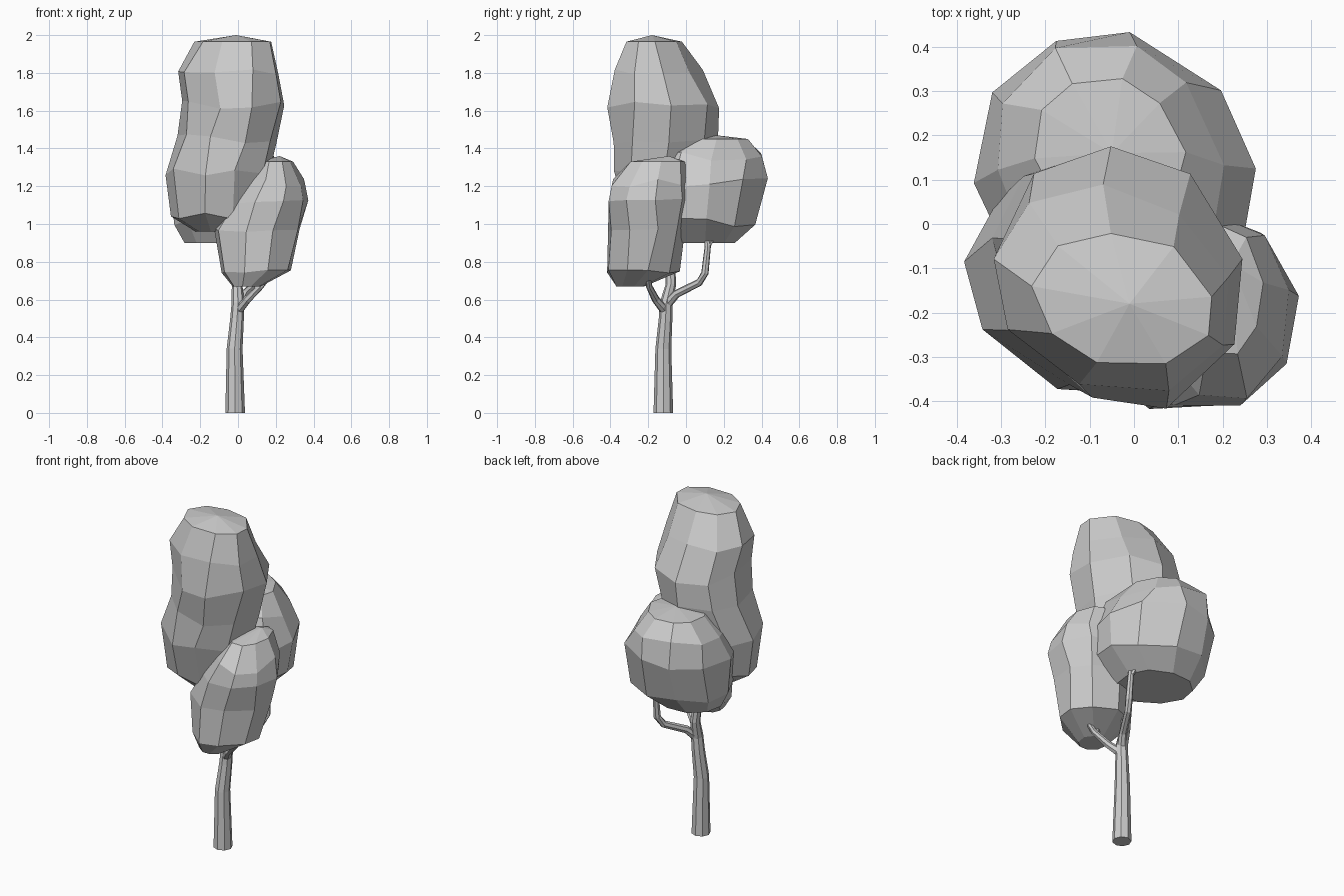
import bpy, bmesh, math, random
from mathutils import Vector

random.seed(11)


def loft(name, rings, end=None):
    """Skin closed rings of points; flat caps, or an apex point at the end."""
    bm = bmesh.new()
    rows = [[bm.verts.new(p) for p in r] for r in rings]
    n = len(rows[0])
    for a, b in zip(rows, rows[1:]):
        for i in range(n):
            j = (i + 1) % n
            bm.faces.new((a[i], a[j], b[j], b[i]))
    bm.faces.new(rows[0])
    if end is None:
        bm.faces.new(rows[-1])
    else:
        v = bm.verts.new(end)
        for i in range(n):
            bm.faces.new((rows[-1][i], rows[-1][(i + 1) % n], v))
    bmesh.ops.recalc_face_normals(bm, faces=bm.faces)
    me = bpy.data.meshes.new(name)
    bm.to_mesh(me)
    bm.free()
    ob = bpy.data.objects.new(name, me)
    bpy.context.collection.objects.link(ob)
    return ob


def limb(name, path, sides=7):
    """Tapered tube through (x, y, z, radius) points."""
    pts = [Vector(p[:3]) for p in path]
    rings = []
    for k, c in enumerate(pts):
        t = pts[min(k + 1, len(pts) - 1)] - pts[max(k - 1, 0)]
        if k == 0 and c.z == 0:
            t = Vector((0, 0, 1))
        t.normalize()
        u = Vector((1, 0, 0))
        u = (u - t * u.dot(t)).normalized()
        v = t.cross(u)
        r = path[k][3]
        rings.append([c + r * (u * math.cos(a) + v * math.sin(a))
                      for a in (2 * math.pi * i / sides for i in range(sides))])
    return loft(name, rings)


def foliage(name, levels, top, sides=9, phase=0.0, skew=0.0, jitter=0.03):
    """Faceted leaf mass from (z, xmin, xmax, ymin, ymax) levels."""
    rings = []
    for k, (z, x0, x1, y0, y1) in enumerate(levels):
        ring = []
        for i in range(sides):
            a = 2 * math.pi * i / sides + phase + random.uniform(-0.08, 0.08)
            s = (1.02 + random.uniform(-jitter, jitter)) / math.hypot(1, skew)
            dz = random.uniform(-0.025, 0.025) if 0 < k < len(levels) - 1 else 0
            c, d = math.cos(a), math.sin(a)
            ring.append(((x0 + x1) / 2 + s * (x1 - x0) / 2 * (c - skew * d),
                         (y0 + y1) / 2 + s * (y1 - y0) / 2 * (d - skew * c),
                         z + dz))
        rings.append(ring)
    return loft(name, rings, end=top)


# Trunk and branches
limb("trunk", [(-0.015, -0.12, 0, 0.052), (-0.018, -0.12, 0.34, 0.042),
               (-0.005, -0.108, 0.5, 0.036), (0, -0.105, 0.58, 0.034),
               (-0.005, -0.08, 0.68, 0.028), (-0.05, -0.09, 1.02, 0.02)], 8)
limb("back_branch", [(0, -0.105, 0.57, 0.026), (0.035, -0.05, 0.63, 0.022),
                     (0.10, 0.07, 0.69, 0.020), (0.12, 0.10, 0.74, 0.020),
                     (0.12, 0.115, 0.88, 0.017), (0.10, 0.10, 0.99, 0.012)])
limb("back_twig", [(0.12, 0.113, 0.87, 0.012), (0.10, 0.15, 0.94, 0.009),
                   (0.09, 0.16, 1.0, 0.007)], 5)
limb("front_branch", [(0, -0.11, 0.54, 0.026), (0.05, -0.16, 0.60, 0.021),
                      (0.12, -0.195, 0.67, 0.017), (0.16, -0.20, 0.72, 0.014),
                      (0.19, -0.20, 0.82, 0.010)])
limb("front_twig", [(0.10, -0.185, 0.65, 0.012), (0.09, -0.20, 0.72, 0.010),
                    (0.08, -0.20, 0.82, 0.008)], 5)

# Leaf masses
foliage("tall_foliage", [(0.96, -0.22, 0.02, -0.22, 0.02),
                         (1.04, -0.35, 0.10, -0.32, 0.06),
                         (1.27, -0.375, 0.16, -0.39, 0.11),
                         (1.45, -0.32, 0.20, -0.39, 0.17),
                         (1.63, -0.29, 0.25, -0.41, 0.175),
                         (1.81, -0.32, 0.22, -0.38, 0.08),
                         (1.965, -0.23, 0.18, -0.32, -0.02)],
        (-0.01, -0.18, 2.0), 9, 0.175, 0.06)
foliage("back_foliage", [(0.90, -0.28, 0.12, -0.10, 0.26),
                         (1.01, -0.33, 0.25, -0.19, 0.37),
                         (1.22, -0.36, 0.27, -0.20, 0.43),
                         (1.36, -0.31, 0.20, -0.14, 0.41),
                         (1.45, -0.22, 0.11, 0.0, 0.33)],
        (-0.05, 0.16, 1.47), 10, 0.1, 0.05)
foliage("front_foliage", [(0.67, -0.03, 0.12, -0.37, -0.22),
                          (0.74, -0.09, 0.28, -0.42, -0.04),
                          (0.97, -0.125, 0.33, -0.41, 0.0),
                          (1.12, -0.04, 0.375, -0.42, 0.02),
                          (1.22, 0.05, 0.35, -0.40, 0.01),
                          (1.33, 0.11, 0.29, -0.30, -0.01)],
        (0.22, -0.09, 1.36), 9, 0.2)
